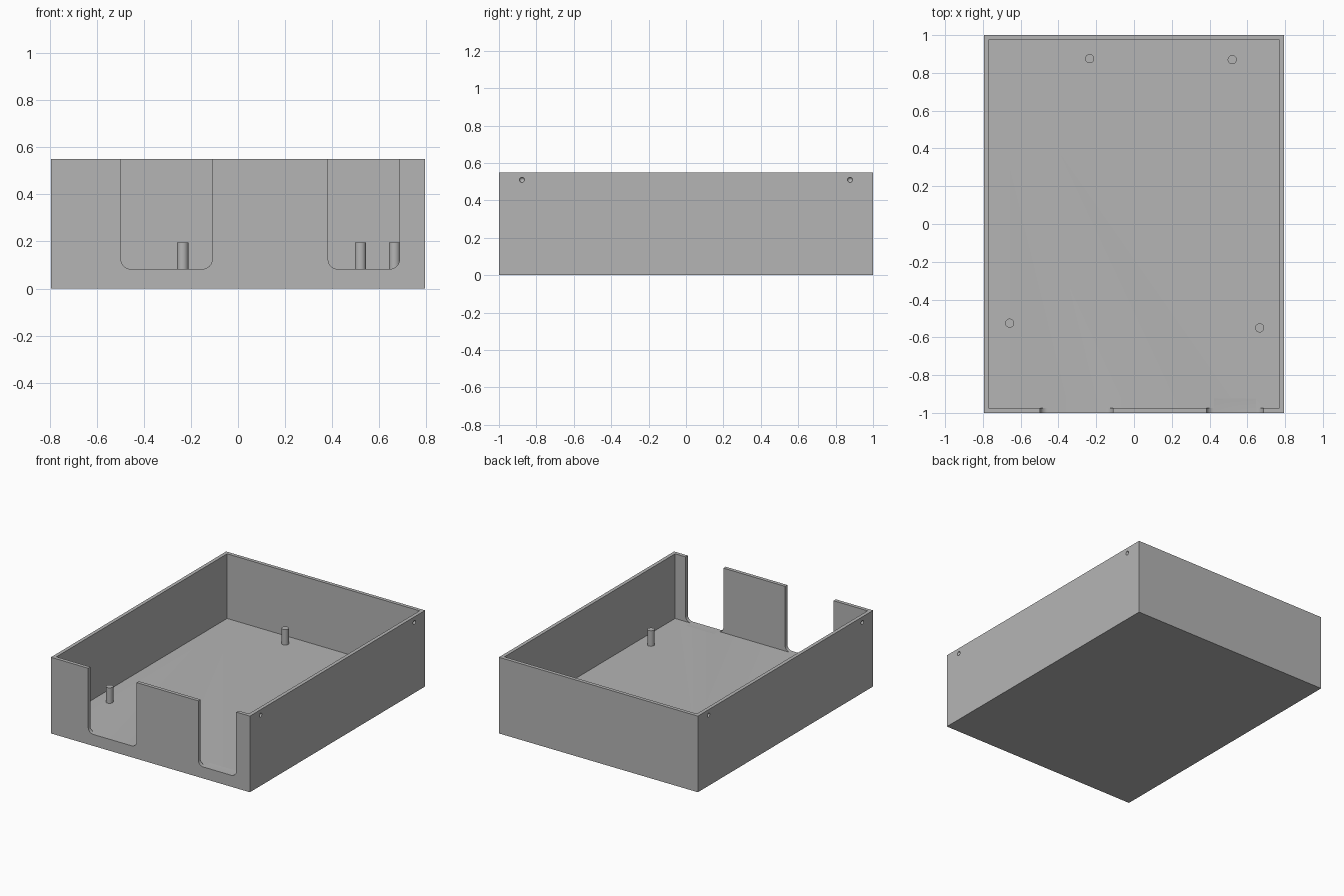
import bpy
import bmesh
import math
from mathutils import Matrix, Vector

cube = bpy.data.objects.get("Cube")
if cube:
    bpy.data.objects.remove(cube, do_unlink=True)

HALF_X, HALF_Y, HEIGHT = 0.795, 1.0, 0.55
WALL, FLOOR = 0.026, 0.083

grey = bpy.data.materials.new("plain grey")
grey.use_nodes = True
colour = (0.46, 0.46, 0.46, 1)
grey.diffuse_color = colour
grey.node_tree.nodes["Principled BSDF"].inputs["Base Color"].default_value = colour


def make_object(name, bm):
    bmesh.ops.recalc_face_normals(bm, faces=bm.faces)
    mesh = bpy.data.meshes.new(name)
    bm.to_mesh(mesh)
    bm.free()
    mesh.materials.append(grey)
    obj = bpy.data.objects.new(name, mesh)
    bpy.context.collection.objects.link(obj)
    return obj


def box(name, low, high):
    low, high = Vector(low), Vector(high)
    bm = bmesh.new()
    place = Matrix.Translation((low + high) / 2) @ Matrix.Diagonal((*(high - low), 1))
    bmesh.ops.create_cube(bm, size=1, matrix=place)
    return make_object(name, bm)


def notch(name, x0, x1, radius=0.04, steps=8):
    """Open-topped slot with rounded lower corners, running along y."""
    points = [(x1, HEIGHT + 0.1), (x0, HEIGHT + 0.1)]
    for centre, start in ((x0 + radius, math.pi), (x1 - radius, 1.5 * math.pi)):
        for i in range(steps + 1):
            a = start + i / steps * math.pi / 2
            points.append((centre + radius * math.cos(a),
                           FLOOR + radius + radius * math.sin(a)))
    bm = bmesh.new()
    face = bm.faces.new([bm.verts.new((x, -HALF_Y - 0.1, z)) for x, z in points])
    out = bmesh.ops.extrude_face_region(bm, geom=[face])
    moved = [v for v in out["geom"] if isinstance(v, bmesh.types.BMVert)]
    bmesh.ops.translate(bm, verts=moved, vec=(0, 0.1 + WALL + 0.05, 0))
    return make_object(name, bm)


def dimple(name, x, y):
    bm = bmesh.new()
    bmesh.ops.create_uvsphere(bm, u_segments=20, v_segments=10, radius=0.014,
                              matrix=Matrix.Translation((x, y, 0.51)))
    return make_object(name, bm)


def smooth(obj):
    bpy.ops.object.select_all(action='DESELECT')
    obj.select_set(True)
    bpy.context.view_layer.objects.active = obj
    bpy.ops.object.shade_smooth_by_angle(angle=math.radians(35))


# Open tray: solid block with the cavity, front slots and side dimples cut out
tray = box("tray", (-HALF_X, -HALF_Y, 0), (HALF_X, HALF_Y, HEIGHT))
cutters = [
    box("cavity_cutter", (WALL - HALF_X, WALL - HALF_Y, FLOOR),
        (HALF_X - WALL, HALF_Y - WALL, HEIGHT + 0.1)),
    notch("wide_slot_cutter", -0.497, -0.11),
    notch("narrow_slot_cutter", 0.383, 0.686),
]
for sx in (-1, 1):
    for sy in (-1, 1):
        cutters.append(dimple("dimple_cutter", sx * HALF_X, sy * 0.877))

bpy.context.view_layer.objects.active = tray
for cutter in cutters:
    cutter.hide_render = True
    mod = tray.modifiers.new("cut", 'BOOLEAN')
    mod.operation = 'DIFFERENCE'
    mod.solver = 'EXACT'
    mod.object = cutter
    bpy.ops.object.modifier_apply(modifier=mod.name)
    bpy.data.objects.remove(cutter, do_unlink=True)
smooth(tray)

# Four mounting posts standing on the floor
POST_TOP, SINK = 0.195, 0.01
posts = {
    "post_back_right": (-0.235, 0.875),
    "post_back_left": (0.52, 0.87),
    "post_front_right": (-0.658, -0.525),
    "post_front_left": (0.665, -0.55),
}
for name, (x, y) in posts.items():
    low = FLOOR - SINK
    bm = bmesh.new()
    bmesh.ops.create_cone(bm, cap_ends=True, segments=32, radius1=0.024, radius2=0.024,
                          depth=POST_TOP - low,
                          matrix=Matrix.Translation((x, y, (POST_TOP + low) / 2)))
    smooth(make_object(name, bm))
